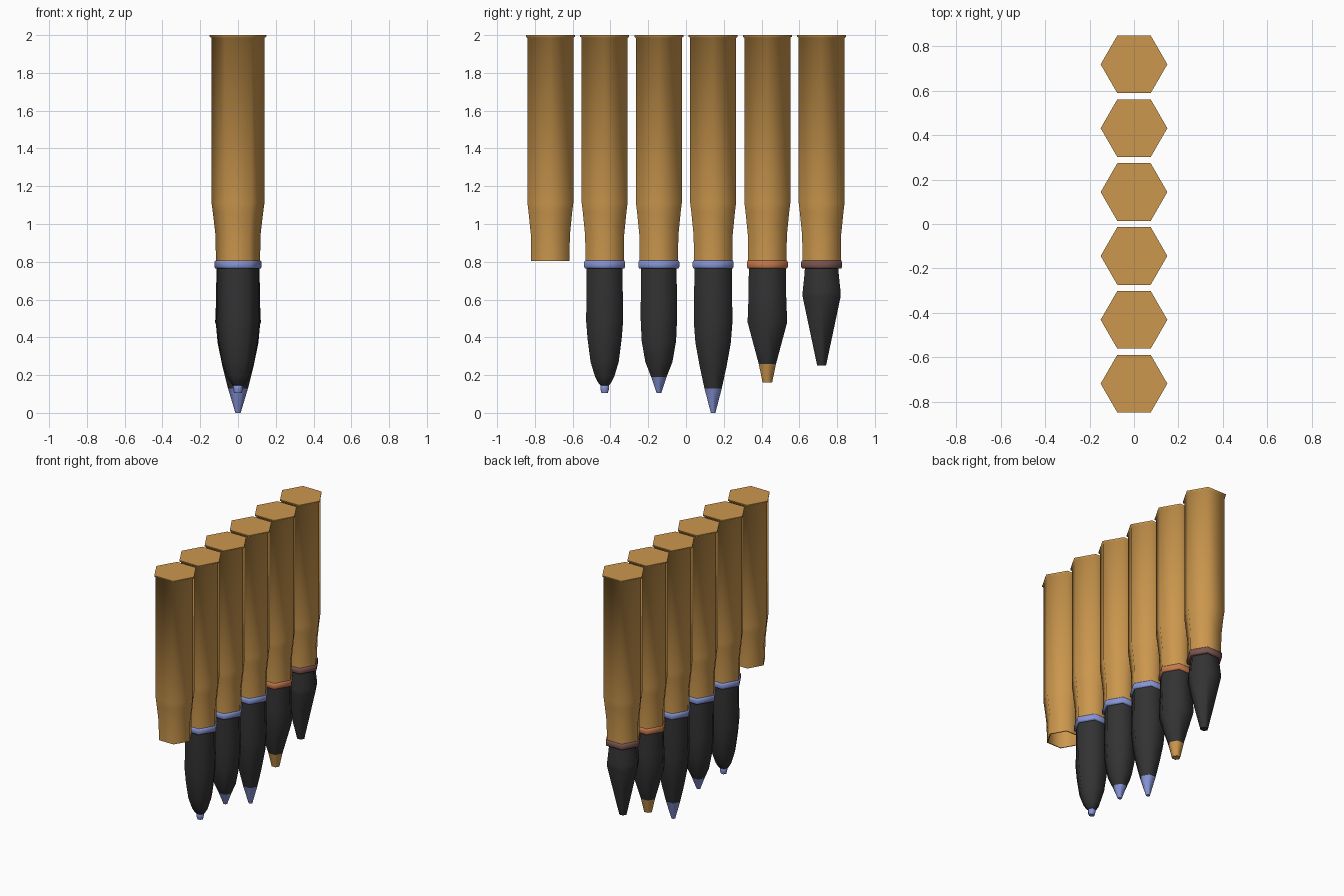
import bpy, math

if "Cube" in bpy.data.objects:
    bpy.data.objects.remove(bpy.data.objects["Cube"])


def material(name, rgb):
    m = bpy.data.materials.new(name)
    m.diffuse_color = (*rgb, 1)
    m.use_nodes = True
    m.node_tree.nodes["Principled BSDF"].inputs["Base Color"].default_value = m.diffuse_color
    return m


GOLD = material("brass", (0.60, 0.31, 0.075))
BLACK = material("charcoal", (0.033, 0.033, 0.034))
BLUE = material("periwinkle", (0.24, 0.30, 0.68))
ORANGE = material("burnt_orange", (0.57, 0.19, 0.07))
BROWN = material("red_brown", (0.20, 0.09, 0.08))


def hex_lathe(name, y, profile, mat, cap_top=False, cap_bottom=False):
    """Six-sided turned part; profile is (radius, z) from top to bottom."""
    n = 6
    verts = [(r * math.cos(math.tau * k / n), r * math.sin(math.tau * k / n), z)
             for r, z in profile for k in range(n)]
    faces = []
    for i in range(len(profile) - 1):
        for k in range(n):
            a, b = i * n + k, i * n + (k + 1) % n
            faces.append((a, a + n, b + n, b))
    if cap_top:
        faces.append(tuple(range(n)))
    if cap_bottom:
        faces.append(tuple(reversed(range(len(verts) - n, len(verts)))))
    me = bpy.data.meshes.new(name)
    me.from_pydata(verts, [], faces)
    me.materials.append(mat)
    me.polygons.foreach_set("use_smooth", [True] * len(me.polygons))
    me.set_sharp_from_angle(angle=math.radians(65))
    ob = bpy.data.objects.new(name, me)
    ob.location.y = y
    bpy.context.collection.objects.link(ob)
    return ob


# Casing: rim, straight body, shoulder, neck, then the hollow inside
CASE = [(0.150, 2.0), (0.150, 1.992), (0.140, 1.985), (0.140, 1.11), (0.133, 1.06),
        (0.119, 0.94), (0.117, 0.805)]
HOLLOW = [(0.110, 0.805), (0.112, 0.94), (0.128, 1.08), (0.128, 1.95)]
RING = [(0.112, 0.808), (0.120, 0.806), (0.125, 0.798), (0.125, 0.773),
        (0.120, 0.765), (0.108, 0.764)]

# Each round: ring colour, projectile profile, tip colour, tip profile
ROUNDS = [
    None,
    (BLUE, [(0.110, 0.80), (0.110, 0.70), (0.113, 0.485), (0.104, 0.39), (0.086, 0.27),
            (0.058, 0.19), (0.036, 0.155), (0.024, 0.145)],
     BLUE, [(0.020, 0.152), (0.026, 0.143), (0.026, 0.125), (0.020, 0.105)]),
    (BLUE, [(0.109, 0.80), (0.109, 0.70), (0.112, 0.51), (0.105, 0.38), (0.083, 0.27),
            (0.047, 0.19)],
     BLUE, [(0.047, 0.19), (0.014, 0.105)]),
    (BLUE, [(0.115, 0.80), (0.115, 0.70), (0.118, 0.48), (0.108, 0.37), (0.083, 0.25),
            (0.053, 0.13)],
     BLUE, [(0.053, 0.13), (0.014, 0.0)]),
    (ORANGE, [(0.113, 0.80), (0.115, 0.62), (0.121, 0.48), (0.053, 0.26)],
     GOLD, [(0.053, 0.26), (0.029, 0.16)]),
    (BROWN, [(0.101, 0.80), (0.104, 0.74), (0.116, 0.64), (0.116, 0.615), (0.027, 0.25)],
     None, None),
]

for i, rnd in enumerate(ROUNDS):
    y = -0.718 + i * 0.2872
    if rnd is None:
        # the spent casing stays open at the bottom
        hex_lathe("empty_casing", y, CASE + HOLLOW, GOLD, True, True)
        continue
    ring_mat, body, tip_mat, tip = rnd
    hex_lathe(f"casing_{i}", y, CASE, GOLD, True, True)
    hex_lathe(f"ring_{i}", y, RING, ring_mat, True, True)
    hex_lathe(f"projectile_{i}", y, body, BLACK, True, tip is None)
    if tip:
        hex_lathe(f"tip_{i}", y, tip, tip_mat, False, True)
